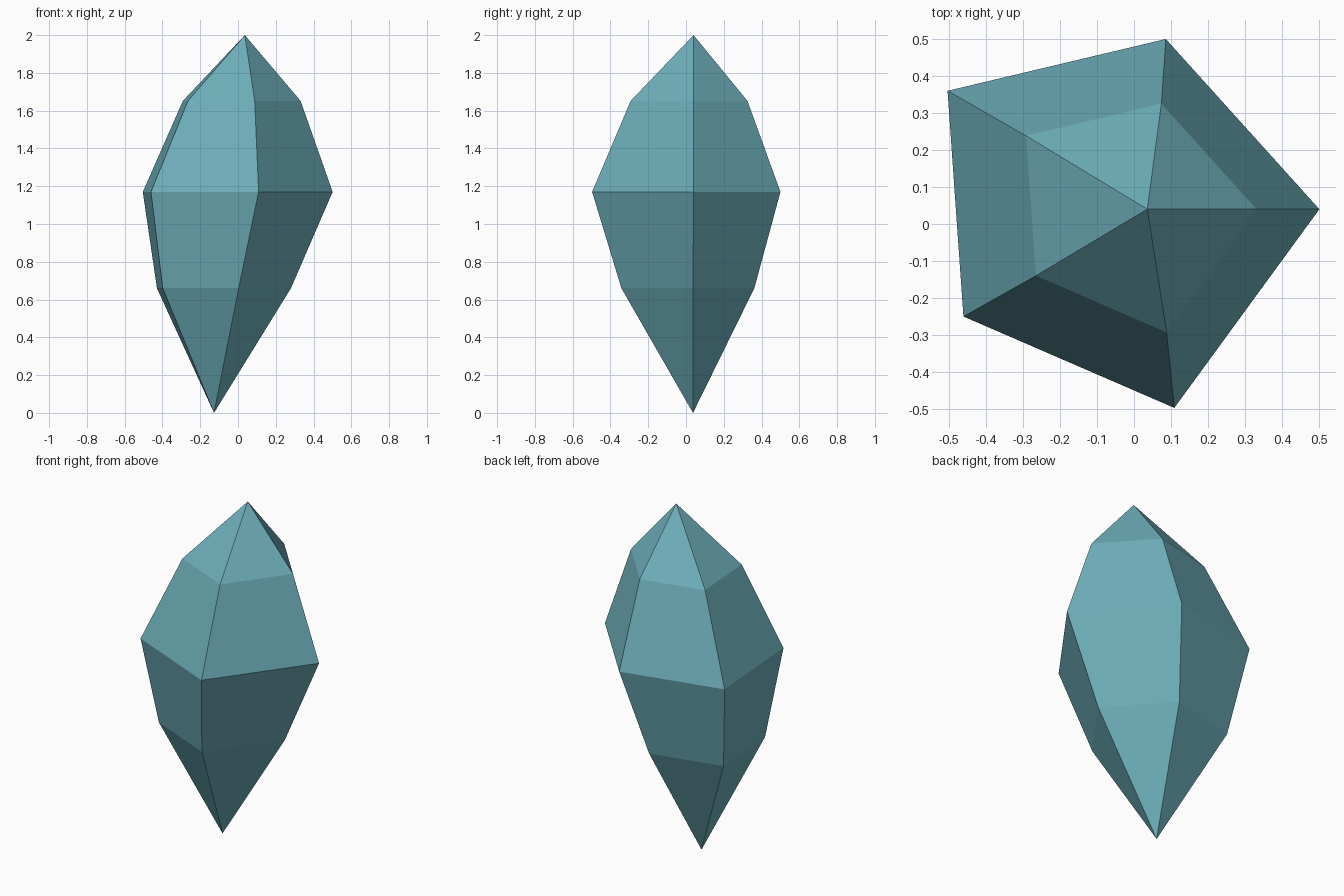
import bpy
import bmesh

cube = bpy.data.objects.get("Cube")
if cube:
    bpy.data.objects.remove(cube, do_unlink=True)

# Pale teal crystal material
teal = bpy.data.materials.new("teal crystal")
teal.use_nodes = True
colour = (0.155, 0.428, 0.49, 1)
teal.diffuse_color = colour
teal.node_tree.nodes["Principled BSDF"].inputs["Base Color"].default_value = colour

# Irregular five-sided girdle, measured from the crystal's axis
girdle = [(0.465, 0.0), (0.05, 0.46), (-0.54, 0.32), (-0.497, -0.29), (0.073, -0.537)]
# Each level: axis x, axis y, height, girdle scale
levels = [(-0.048, 0.037, 0.66, 0.706), (0.036, 0.04, 1.17, 1.0), (0.043, 0.04, 1.652, 0.62)]

bm = bmesh.new()
rings = [[bm.verts.new((cx + x * s, cy + y * s, z)) for x, y in girdle]
         for cx, cy, z, s in levels]
bottom_tip = bm.verts.new((-0.127, 0.037, 0))
top_tip = bm.verts.new((0.036, 0.04, 2))

# Facets: lower point, side bands, upper point
count = len(girdle)
for i in range(count):
    j = (i + 1) % count
    bm.faces.new((bottom_tip, rings[0][j], rings[0][i]))
    for low, high in zip(rings, rings[1:]):
        bm.faces.new((low[i], low[j], high[j], high[i]))
    bm.faces.new((rings[-1][i], rings[-1][j], top_tip))
bmesh.ops.recalc_face_normals(bm, faces=bm.faces)

mesh = bpy.data.meshes.new("crystal")
bm.to_mesh(mesh)
bm.free()
mesh.materials.append(teal)
crystal = bpy.data.objects.new("crystal", mesh)
bpy.context.collection.objects.link(crystal)
